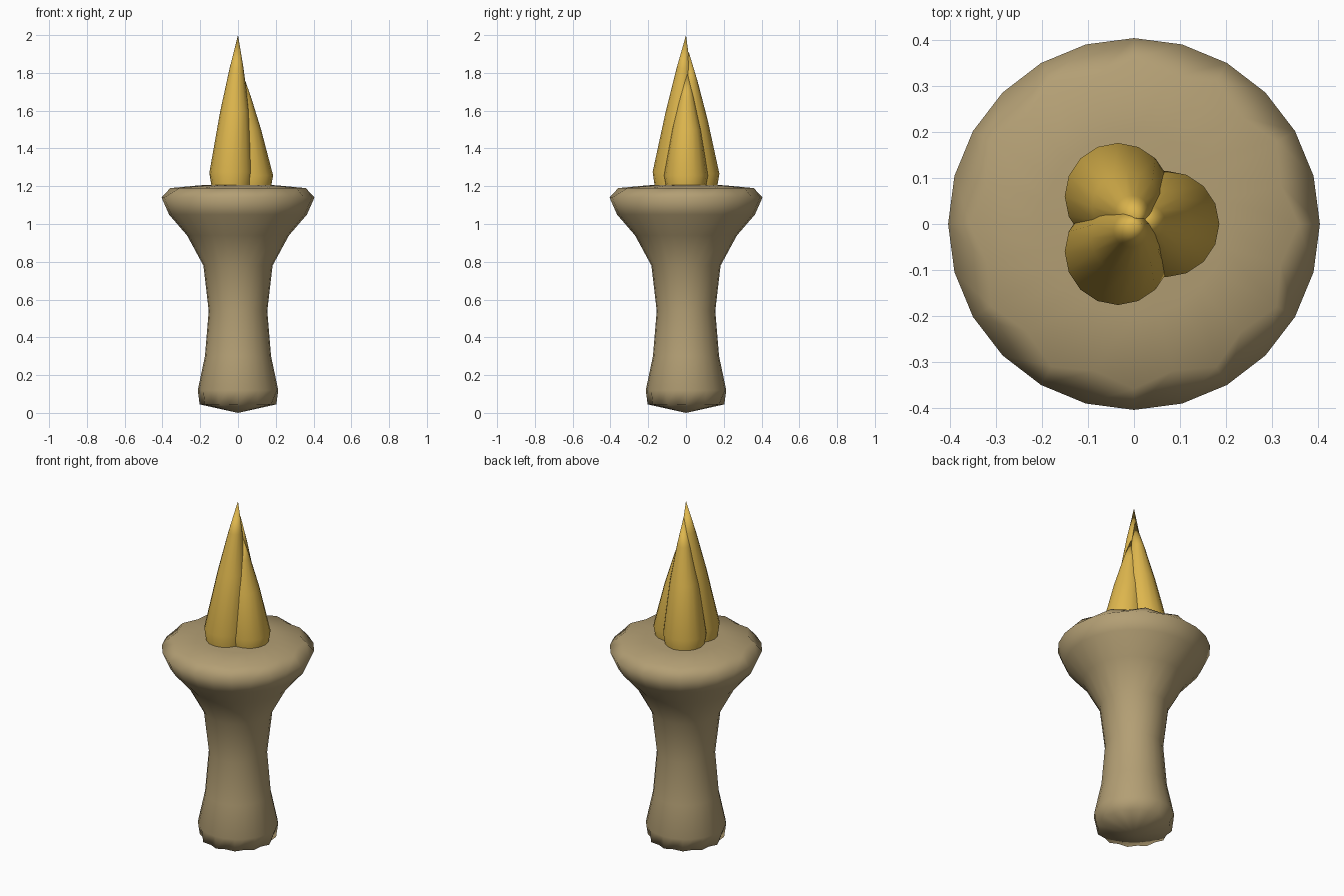
import bpy, bmesh, math
from mathutils import Vector

cube = bpy.data.objects.get("Cube")
if cube:
    bpy.data.objects.remove(cube, do_unlink=True)


def material(name, color):
    m = bpy.data.materials.new(name)
    m.use_nodes = True
    m.diffuse_color = (*color, 1)
    m.node_tree.nodes["Principled BSDF"].inputs["Base Color"].default_value = (*color, 1)
    return m


def lathe(name, sections, sides, mat, smooth_angle):
    """Skin rings given as (centre, radius, wobble); radius 0 makes a pole."""
    bm = bmesh.new()
    rings = []
    for centre, radius, wobble in sections:
        if radius == 0:
            rings.append([bm.verts.new(centre)])
            continue
        ring = []
        for i in range(sides):
            a = math.tau * i / sides
            r = radius + wobble * (-1) ** i
            ring.append(bm.verts.new(centre + Vector((r * math.cos(a), r * math.sin(a), 0))))
        rings.append(ring)
    for low, high in zip(rings, rings[1:]):
        for i in range(sides):
            j = (i + 1) % sides
            if len(low) == 1:
                bm.faces.new((low[0], high[j], high[i]))
            elif len(high) == 1:
                bm.faces.new((low[i], low[j], high[0]))
            else:
                bm.faces.new((low[i], low[j], high[j], high[i]))
    bmesh.ops.recalc_face_normals(bm, faces=bm.faces)
    mesh = bpy.data.meshes.new(name)
    bm.to_mesh(mesh)
    bm.free()
    mesh.materials.append(mat)
    obj = bpy.data.objects.new(name, mesh)
    bpy.context.collection.objects.link(obj)
    bpy.ops.object.select_all(action='DESELECT')
    obj.select_set(True)
    bpy.context.view_layer.objects.active = obj
    bpy.ops.object.shade_smooth_by_angle(angle=math.radians(smooth_angle))
    return obj


wood = material("tan wood", (0.45, 0.345, 0.175))
gold = material("golden flame", (0.73, 0.47, 0.075))

# Handle flaring into a wide bowl: radius, height, rim wobble
profile = [(0, 0, 0), (0.195, 0.045, 0.008), (0.213, 0.12, 0), (0.175, 0.3, 0),
           (0.155, 0.54, 0), (0.183, 0.78, 0), (0.27, 0.94, 0), (0.365, 1.05, 0),
           (0.405, 1.14, 0), (0.345, 1.19, 0.014), (0.2, 1.205, 0), (0, 1.21, 0)]
lathe("torch_handle", [(Vector((0, 0, z)), r, w) for r, z, w in profile], 24, wood, 85)

# Three leaning flame tongues, each with its own tip
flame_shape = [(0, 0), (0.9, 0), (1, 0.1), (0.66, 0.5), (0.32, 0.78), (0, 1)]
tips = {"flame_left": (0, Vector((0.02, 0.005, 1.81))),
        "flame_back": (120, Vector((0.005, 0.015, 1.91))),
        "flame_front": (240, Vector((0, 0, 2)))}
for name, (angle, tip) in tips.items():
    a = math.radians(angle)
    base = Vector((0.07 * math.cos(a), 0.07 * math.sin(a), 1.195))
    sections = [(base.lerp(tip, t), 0.116 * r, 0) for r, t in flame_shape]
    # Keep the lowest band upright before the lean starts
    sections[2][0].x, sections[2][0].y = base.x, base.y
    lathe(name, sections, 16, gold, 60)
